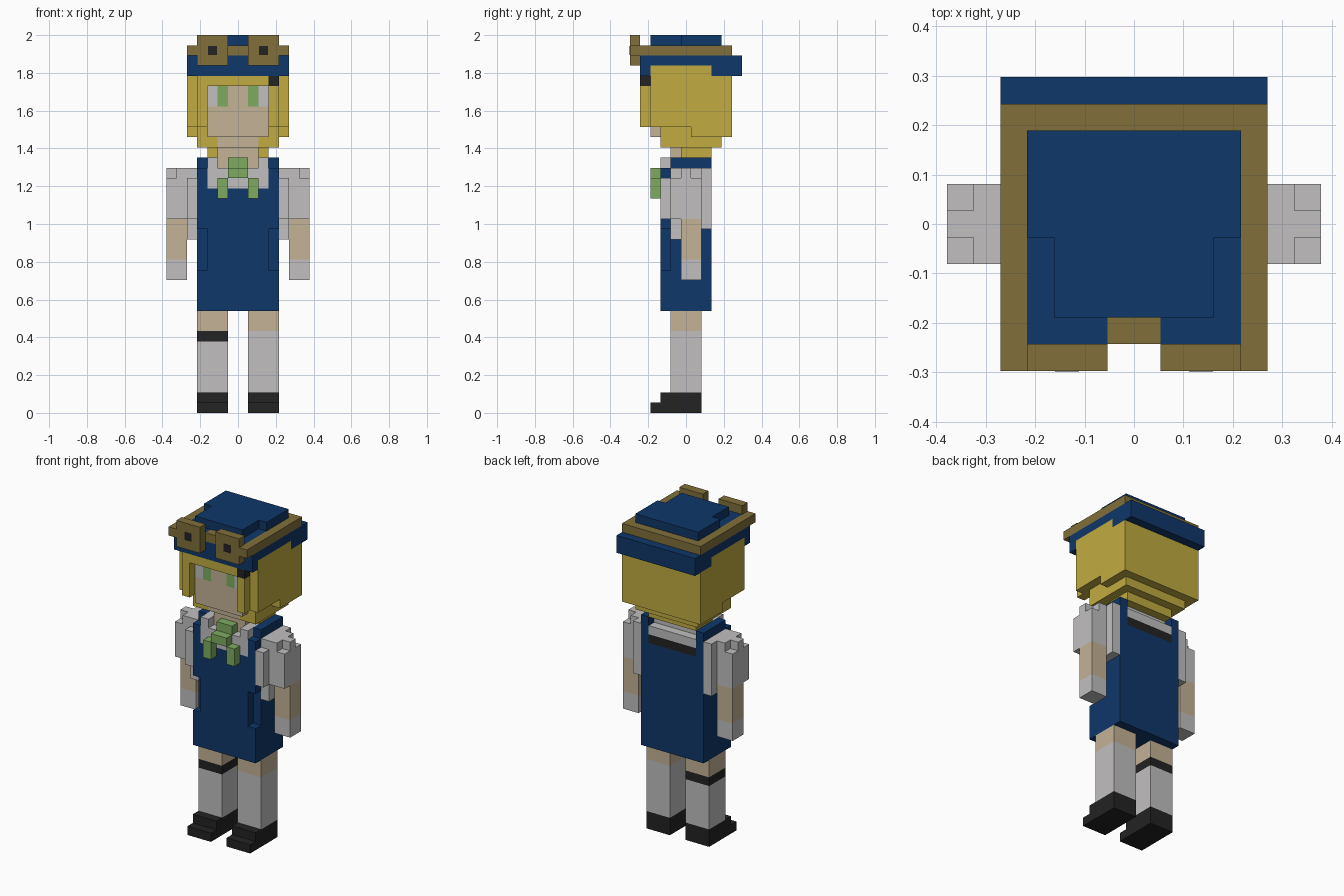
import bpy, bmesh
from mathutils import Matrix, Vector

cube = bpy.data.objects.get("Cube")
if cube:
    bpy.data.objects.remove(cube, do_unlink=True)

U = 2 / 37  # one block


def material(name, hex_code):
    def lin(c):
        c /= 255
        return c / 12.92 if c <= 0.04045 else ((c + 0.055) / 1.055) ** 2.4
    col = tuple(lin(int(hex_code[i:i + 2], 16)) for i in (0, 2, 4)) + (1,)
    m = bpy.data.materials.new(name)
    m.use_nodes = True
    m.diffuse_color = col
    bsdf = m.node_tree.nodes["Principled BSDF"]
    bsdf.inputs["Base Color"].default_value = col
    bsdf.inputs["Roughness"].default_value = 0.9
    return m


NAVY = material("navy", "0F376A")
HAIR = material("blond", "C1AB41")
WHITE = material("soft_white", "C1BFC0")
SKIN = material("skin", "C3B296")
GREEN = material("green", "7EAB60")
BROWN = material("brown", "816F3A")
BLACK = material("black", "232323")


def part(name, mat, boxes, mirror=False):
    """Blocky part from (x0, x1, y0, y1, z0, z1) boxes measured in blocks."""
    bm = bmesh.new()
    if mirror:
        boxes = boxes + [(-b[1], -b[0]) + b[2:] for b in boxes]
    for x0, x1, y0, y1, z0, z1 in boxes:
        centre = Vector((x0 + x1, y0 + y1, z0 + z1)) * U / 2
        size = Vector((x1 - x0, y1 - y0, z1 - z0)) * U
        bmesh.ops.create_cube(bm, size=1, matrix=Matrix.Translation(centre) @ Matrix.Diagonal(size).to_4x4())
    me = bpy.data.meshes.new(name)
    bm.to_mesh(me)
    bm.free()
    me.materials.append(mat)
    ob = bpy.data.objects.new(name, me)
    bpy.context.collection.objects.link(ob)
    return ob


# Shoes and legs
part("shoes", BLACK, [(1, 4, -3.5, -2.5, 0, 1), (1, 4, -2.5, 1.5, 0, 2)], True)
part("left_stocking", WHITE, [(1, 4, -1.5, 1.5, 2, 8)])
part("right_stocking", WHITE, [(-4, -1, -1.5, 1.5, 2, 7)])
part("stocking_band", BLACK, [(-4, -1, -1.5, 1.5, 7, 8)])
part("thighs", SKIN, [(1, 4, -1.5, 1.5, 8, 10)], True)

# Dress with notched front corners and raised shoulder straps
part("dress", NAVY, [(-3, 3, -2.5, 2.5, 10, 22)])
part("dress_sides", NAVY, [
    (3, 4, -2.5, 2.5, 10, 14),
    (3, 4, -1.5, 2.5, 14, 18),
    (3, 4, -2.5, 2.5, 18, 24),
    (3, 4, -1.5, 2.5, 24, 25)], True)

# Blouse collar and back trim
part("collar", WHITE, [(-3, 3, -2.5, 1.5, 22, 24), (-3, 3, 1.5, 2.5, 23, 24),
                       (-3, 3, -0.5, 1.5, 24, 25)])
part("collar_tips", WHITE, [(2, 3, -2.5, -0.5, 24, 25)], True)
part("collar_back_trim", BLACK, [(-3, 3, 1.5, 2.5, 22, 23)])

# Neck bow with two tails
part("bow", GREEN, [(-1, 1, -3.5, -2.5, 23, 24), (-1, 1, -2.5, -1.5, 24, 25)])
part("bow_tails", GREEN, [(1, 2, -3.5, -2.5, 21, 23)], True)

# Sleeves, forearms and gloves
part("inner_sleeves", WHITE, [
    (4, 5, -1.5, 2.5, 18, 24),
    (4, 5, -2.5, -1.5, 19, 23),
    (4, 5, -1.5, -0.5, 17, 18)], True)
part("outer_sleeves", WHITE, [
    (5, 7, -1.5, 1.5, 19, 23),
    (5, 6, -1.5, 1.5, 23, 24),
    (6, 7, -0.5, 0.5, 23, 24)], True)
part("forearms", SKIN, [(5, 7, -0.5, 1.5, 15, 19)], True)
part("gloves", WHITE, [(5, 7, -0.5, 1.5, 13, 15)], True)

# Neck, face and eyes
part("neck", SKIN, [(-2, 2, -1.5, -0.5, 24, 26), (-2, 2, -2.5, -0.5, 26, 27)])
part("face", SKIN, [(-3, 3, -3.5, -2.5, 27, 30), (-1, 1, -3.5, -2.5, 30, 32)])
part("eye_whites", WHITE, [(2, 3, -3.5, -2.5, 30, 32)], True)
part("irises", GREEN, [(1, 2, -3.5, -2.5, 30, 32)], True)

# Hair: core, side panels, front locks, fringe and tapered nape
part("hair_core", HAIR, [(-4, 4, -2.5, 4.5, 27, 33)])
part("hair_sides", HAIR, [
    (4, 5, -3.5, 4.5, 28, 33),
    (4, 5, 0.5, 4.5, 27, 28),
    (4, 5, -3.5, 2.5, 33, 34)], True)
part("hair_locks", HAIR, [(3, 4, -4.5, -2.5, 28, 32)], True)
part("hair_fringe", HAIR, [(-4, 3, -4.5, -2.5, 32, 33), (3, 4, -3.5, -2.5, 32, 33)])
part("hair_clip", BLACK, [(3, 4, -4.5, -3.5, 32, 33)])
part("hair_nape", HAIR, [(-4, 4, -0.5, 3.5, 26, 27), (-3, 3, -0.5, 2.5, 25, 26)])
part("hair_jaw", HAIR, [(2, 4, -2.5, -0.5, 26, 27)], True)

# Cap: band, back brim and crown
part("cap_band", NAVY, [(-5, 5, -4.5, 5.5, 34, 35), (-4, 4, -4.5, 5.5, 33, 34)])
part("cap_band_sides", NAVY, [(4, 5, -4.5, -3.5, 33, 34), (4, 5, 2.5, 5.5, 33, 34)], True)
part("cap_crown", NAVY, [(-4, 4, -3.5, 3.5, 35, 36), (-4, 4, -0.5, 3.5, 36, 37),
                         (-3, 3, -3.5, -0.5, 36, 37)])
part("cap_crown_front", NAVY, [(1, 4, -4.5, -3.5, 35, 36)], True)

# Goggles: strap, bridge, frames and lenses
part("goggle_strap", BROWN, [(-5, 5, 3.5, 4.5, 35, 36), (-1, 1, -4.5, -3.5, 35, 36)])
part("goggle_strap_sides", BROWN, [(4, 5, -5.5, 3.5, 35, 36)], True)
part("goggle_frames", BROWN, [(1, 4, -5.5, -4.5, 34, 37)], True)
part("goggle_lenses", BLACK, [(2.05, 2.95, -5.53, -5.5, 35.05, 35.95)], True)
